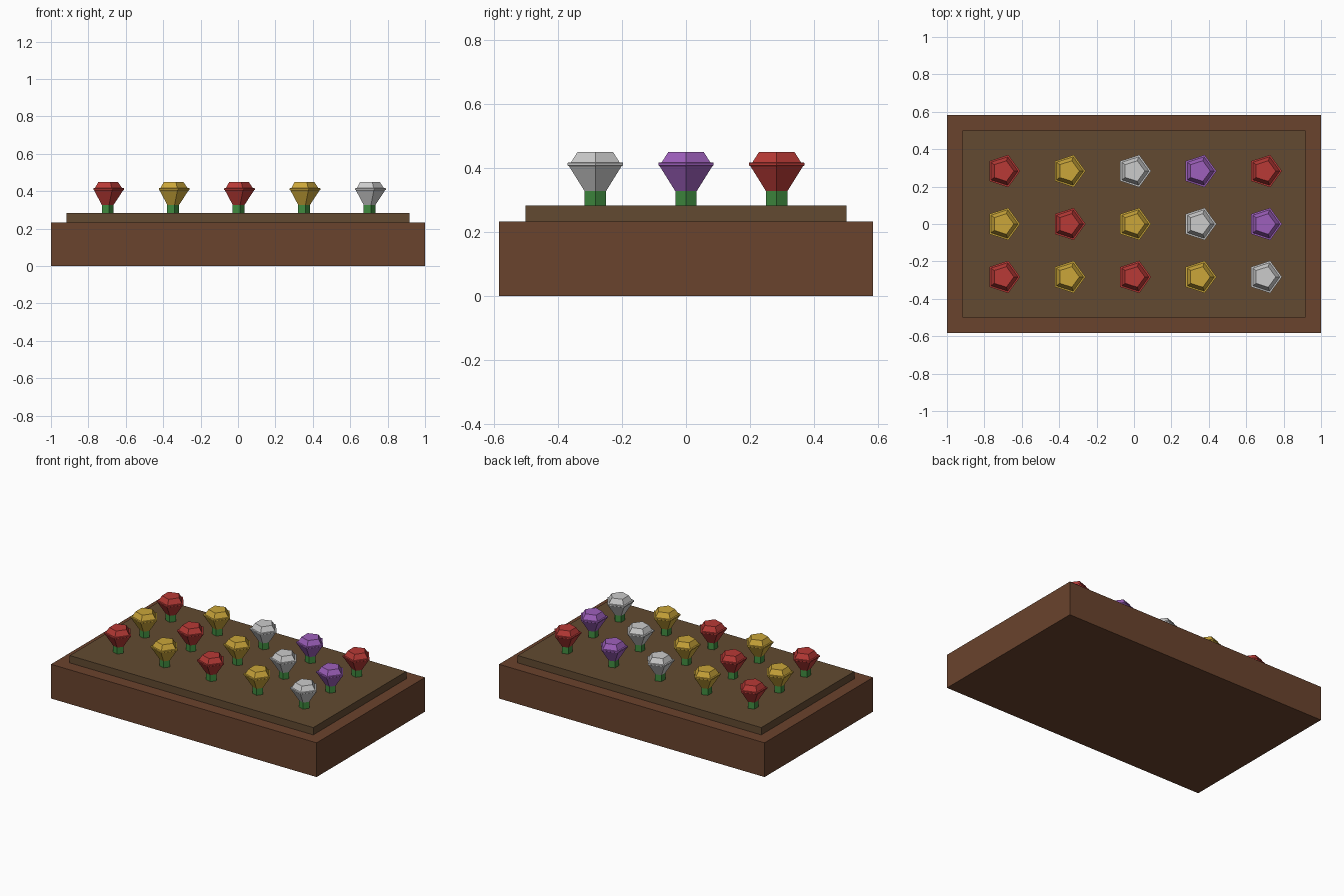
import bpy, math

if "Cube" in bpy.data.objects:
    bpy.data.objects.remove(bpy.data.objects["Cube"])


def material(name, hex_rgb):
    # hex sRGB to linear colour
    lin = []
    for i in (0, 2, 4):
        c = int(hex_rgb[i:i + 2], 16) / 255
        lin.append(c / 12.92 if c <= 0.04045 else ((c + 0.055) / 1.055) ** 2.4)
    m = bpy.data.materials.new(name)
    m.diffuse_color = (*lin, 1)
    m.use_nodes = True
    m.node_tree.nodes["Principled BSDF"].inputs["Base Color"].default_value = m.diffuse_color
    return m


def make(name, verts, faces, mat):
    me = bpy.data.meshes.new(name)
    me.from_pydata(verts, [], faces)
    me.materials.append(mat)
    ob = bpy.data.objects.new(name, me)
    bpy.context.collection.objects.link(ob)
    return ob


def box(name, hx, hy, z0, z1, mat):
    bpy.ops.mesh.primitive_cube_add(size=1, location=(0, 0, (z0 + z1) / 2))
    ob = bpy.context.object
    ob.name = name
    ob.scale = (2 * hx, 2 * hy, z1 - z0)
    ob.data.materials.append(mat)


def lathe(name, x, y, profile, mat, n=5):
    # flat-faced solid from (radius, z) rings, one corner towards +x
    verts = [(x + r * math.cos(math.tau * i / n), y + r * math.sin(math.tau * i / n), z)
             for r, z in profile for i in range(n)]
    faces = [(k * n + i, k * n + (i + 1) % n, (k + 1) * n + (i + 1) % n, (k + 1) * n + i)
             for k in range(len(profile) - 1) for i in range(n)]
    last = (len(profile) - 1) * n
    faces += [tuple(reversed(range(n))), tuple(range(last, last + n))]
    return make(name, verts, faces, mat)


# Planter and soil
box("planter_box", 1.0, 0.583, 0.0, 0.233, material("wood", "6A432D"))
box("soil_bed", 0.917, 0.5, 0.2, 0.283, material("soil", "624A31"))

green = material("stem_green", "3F8A3F")
colours = {
    "R": material("red", "B83A36"),
    "Y": material("yellow", "CBA63A"),
    "W": material("white", "D2D3D0"),
    "P": material("purple", "9E60BC"),
}

# Rows of gem-shaped flowers, front to back
rows = ["RYRYW", "YRYWP", "RYWPR"]
stem = [(0.035, 0.27), (0.035, 0.34)]
gem = [(0.027, 0.315), (0.086, 0.405), (0.091, 0.408),
       (0.091, 0.416), (0.080, 0.417), (0.058, 0.45)]
for j, row in enumerate(rows):
    for i, key in enumerate(row):
        x, y = (i - 2) * 0.35, (j - 1) * 0.283
        lathe(f"flower_stem_{j}_{i}", x, y, stem, green)
        lathe(f"flower_gem_{j}_{i}", x, y, gem, colours[key])
